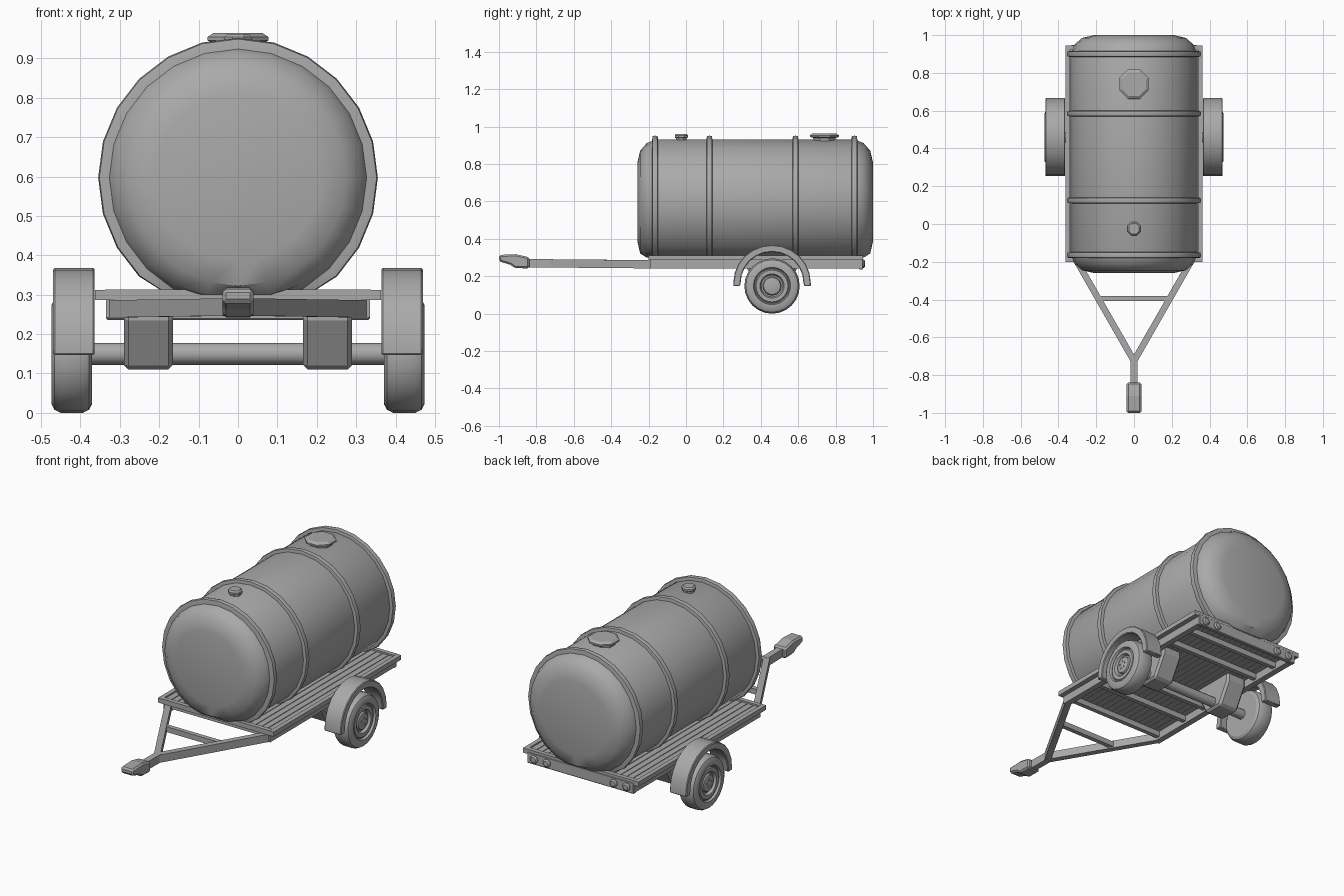
import bpy, bmesh, math
from mathutils import Vector, Matrix

old = bpy.data.objects.get("Cube")
if old:
    bpy.data.objects.remove(old)

grey = bpy.data.materials.new("plain grey")
grey.use_nodes = True
GREY = (0.4, 0.4, 0.4, 1)
grey.diffuse_color = GREY
grey.node_tree.nodes["Principled BSDF"].inputs["Base Color"].default_value = GREY


def finish(name, bm, bevel=0, smooth=None):
    bmesh.ops.recalc_face_normals(bm, faces=bm.faces[:])
    mesh = bpy.data.meshes.new(name)
    bm.to_mesh(mesh)
    bm.free()
    mesh.materials.append(grey)
    ob = bpy.data.objects.new(name, mesh)
    bpy.context.collection.objects.link(ob)
    if bevel:
        mod = ob.modifiers.new("soft edges", "BEVEL")
        mod.width, mod.segments = bevel, 1
    if smooth:
        bpy.ops.object.select_all(action="DESELECT")
        ob.select_set(True)
        bpy.context.view_layer.objects.active = ob
        bpy.ops.object.shade_smooth_by_angle(angle=math.radians(smooth))
    return ob


def box(name, x, y, z, bevel=0):
    bm = bmesh.new()
    size = Vector((x[1] - x[0], y[1] - y[0], z[1] - z[0]))
    mid = Vector((sum(x), sum(y), sum(z))) / 2
    bmesh.ops.create_cube(bm, size=1, matrix=Matrix.Translation(mid) @ Matrix.Diagonal(size).to_4x4())
    return finish(name, bm, bevel)


def lathe(name, profile, sides, centre, axis, smooth=None, floor=None, turn=0):
    """Spin (radius, height) points about an axis; close both ends."""
    bm = bmesh.new()
    rot = Vector((0, 0, 1)).rotation_difference(Vector(axis)).to_matrix()
    rings = []
    for r, h in profile:
        ring = []
        for i in range(sides):
            a = math.tau * (i + turn) / sides
            p = Vector(centre) + rot @ Vector((r * math.cos(a), r * math.sin(a), h))
            if floor is not None:
                p.z = max(p.z, floor)
            ring.append(bm.verts.new(p))
        rings.append(ring)
    for a, b in zip(rings, rings[1:]):
        for i in range(sides):
            j = (i + 1) % sides
            bm.faces.new((a[i], a[j], b[j], b[i]))
    bm.faces.new(rings[0][::-1])
    bm.faces.new(rings[-1])
    return finish(name, bm, 0, smooth)


def extrude_x(name, outline, x0, x1, bevel=0, smooth=None):
    """Extrude a closed (y, z) outline along x."""
    bm = bmesh.new()
    ends = [[bm.verts.new((x, y, z)) for y, z in outline] for x in (x0, x1)]
    bm.faces.new(ends[0])
    bm.faces.new(ends[1][::-1])
    n = len(outline)
    for i in range(n):
        j = (i + 1) % n
        bm.faces.new((ends[0][i], ends[0][j], ends[1][j], ends[1][i]))
    return finish(name, bm, bevel, smooth)


def beam(name, a, b, w, h):
    """Rectangular bar running between two points."""
    a, b = Vector(a), Vector(b)
    along = (b - a).normalized()
    side = along.cross(Vector((0, 0, 1))).normalized() * w / 2
    up = Vector((0, 0, h / 2))
    bm = bmesh.new()
    ends = [[bm.verts.new(p + side * s + up * t) for s, t in ((-1, -1), (1, -1), (1, 1), (-1, 1))]
            for p in (a, b)]
    bm.faces.new(ends[0])
    bm.faces.new(ends[1])
    for i in range(4):
        j = (i + 1) % 4
        bm.faces.new((ends[0][i], ends[0][j], ends[1][j], ends[1][i]))
    return finish(name, bm)


# Tank lying along y, with domed ends and four hoops
TANK = (0, 0.37, 0.597)
half_end = [(0.21, 0.63), (0.275, 0.615), (0.315, 0.58), (0.335, 0.53)]
profile = [(r, -h) for r, h in half_end] + [(r, h) for r, h in reversed(half_end)]
lathe("tank", profile, 24, TANK, (0, 1, 0), 35, 0.3)
for y in (-0.165, 0.125, 0.585, 0.9):
    lathe("tank_hoop", [(0.335, -0.016), (0.352, -0.013), (0.355, 0), (0.352, 0.013), (0.335, 0.016)],
          24, (0, y, TANK[2]), (0, 1, 0), 30, 0.3)

# Filler hatches on top
lathe("large_hatch", [(0.06, -0.02), (0.065, 0.012), (0.084, 0.017), (0.084, 0.026), (0.068, 0.036)],
      8, (0, 0.74, 0.928), (0, 0, 1), turn=0.5)
lathe("small_hatch", [(0.03, -0.02), (0.03, 0.01), (0.038, 0.014), (0.038, 0.026), (0.03, 0.034)],
      8, (0, -0.025, 0.928), (0, 0, 1), turn=0.5)

# Planked deck with its edge rails
box("deck_base", (-0.345, 0.345), (-0.19, 0.935), (0.288, 0.299))
planks = 18
for i in range(planks):
    x = -0.34 + 0.68 * i / planks
    box("deck_plank", (x + 0.002, x + 0.68 / planks - 0.002), (-0.19, 0.935), (0.286, 0.304))
for s in (-1, 1):
    box("deck_side_rail", sorted((s * 0.338, s * 0.363)), (-0.2, 0.945), (0.286, 0.312))
for y in (-0.2, 0.92):
    box("deck_end_rail", (-0.338, 0.338), (y, y + 0.025), (0.286, 0.313))

# Chassis below the deck
for s in (-1, 1):
    box("chassis_rail", sorted((s * 0.3, s * 0.335)), (-0.19, 0.93), (0.242, 0.287))
for y in (-0.17, 0.05, 0.22, 0.64, 0.8):
    box("chassis_crossbar", (-0.31, 0.31), (y, y + 0.025), (0.255, 0.287))
box("rear_light_board", (-0.335, 0.335), (0.925, 0.947), (0.236, 0.3), 0.004)
for x in (-0.29, -0.21, 0.21, 0.29):
    lathe("tail_light", [(0.023, 0), (0.023, 0.006), (0.015, 0.013)], 12, (x, 0.945, 0.267), (0, 1, 0), 30)

# Drawbar frame and coupler
for s in (-1, 1):
    beam("drawbar_arm", (s * 0.318, -0.17, 0.264), (0, -0.725, 0.269), 0.034, 0.044)
beam("drawbar_crossbar", (-0.175, -0.395, 0.266), (0.175, -0.395, 0.266), 0.026, 0.03)
beam("drawbar_neck", (0, -0.71, 0.269), (0, -0.88, 0.271), 0.036, 0.046)
extrude_x("coupler", [(-1, 0.28), (-1, 0.314), (-0.91, 0.318), (-0.838, 0.302),
                      (-0.838, 0.242), (-0.915, 0.244), (-0.94, 0.262)], -0.039, 0.039, 0.009)

# Axle and suspension blocks
AX_Y, AX_Z = 0.46, 0.15
lathe("axle", [(0.028, -0.39), (0.028, 0.39)], 12, (0, AX_Y, AX_Z), (1, 0, 0), 40)
block = [(0.33, 0.287), (0.33, 0.235), (0.4, 0.11), (0.52, 0.11), (0.59, 0.235), (0.59, 0.287)]
for s in (-1, 1):
    extrude_x("suspension_block", block, s * 0.165, s * 0.29, 0.012)

# Wheels and mudguards on both sides
tyre = [(0.085, -0.05), (0.125, -0.052), (0.14, -0.044), (0.148, -0.028), (0.148, 0.028),
        (0.14, 0.044), (0.125, 0.052), (0.1, 0.052), (0.095, 0.04), (0.09, 0.04), (0.085, 0.046),
        (0.065, 0.046), (0.058, 0.03), (0.05, 0.03), (0.045, 0.042), (0.03, 0.046)]
for s in (-1, 1):
    lathe("wheel", tyre, 24, (s * 0.422, AX_Y, 0.148), (s, 0, 0), 30)
    for k in range(5):
        a = math.tau * k / 5
        lathe("wheel_bolt", [(0.005, 0), (0.005, 0.005)], 6,
              (s * 0.467, AX_Y + 0.02 * math.sin(a), 0.148 + 0.02 * math.cos(a)), (s, 0, 0))
    arc = [math.radians(180 - 15 * i) for i in range(13)]
    outer = [(AX_Y + 0.207 * math.cos(a), 0.165 + 0.203 * math.sin(a)) for a in arc]
    inner = [(AX_Y + 0.168 * math.cos(a), 0.165 + 0.165 * math.sin(a)) for a in reversed(arc)]
    drop = [(AX_Y + d, 0.147) for d in (0.207, 0.172)]
    drop_back = [(AX_Y - d, 0.147) for d in (0.172, 0.207)]
    extrude_x("mudguard", outer + drop + inner + drop_back, s * 0.364, s * 0.469, 0.004, 30)
